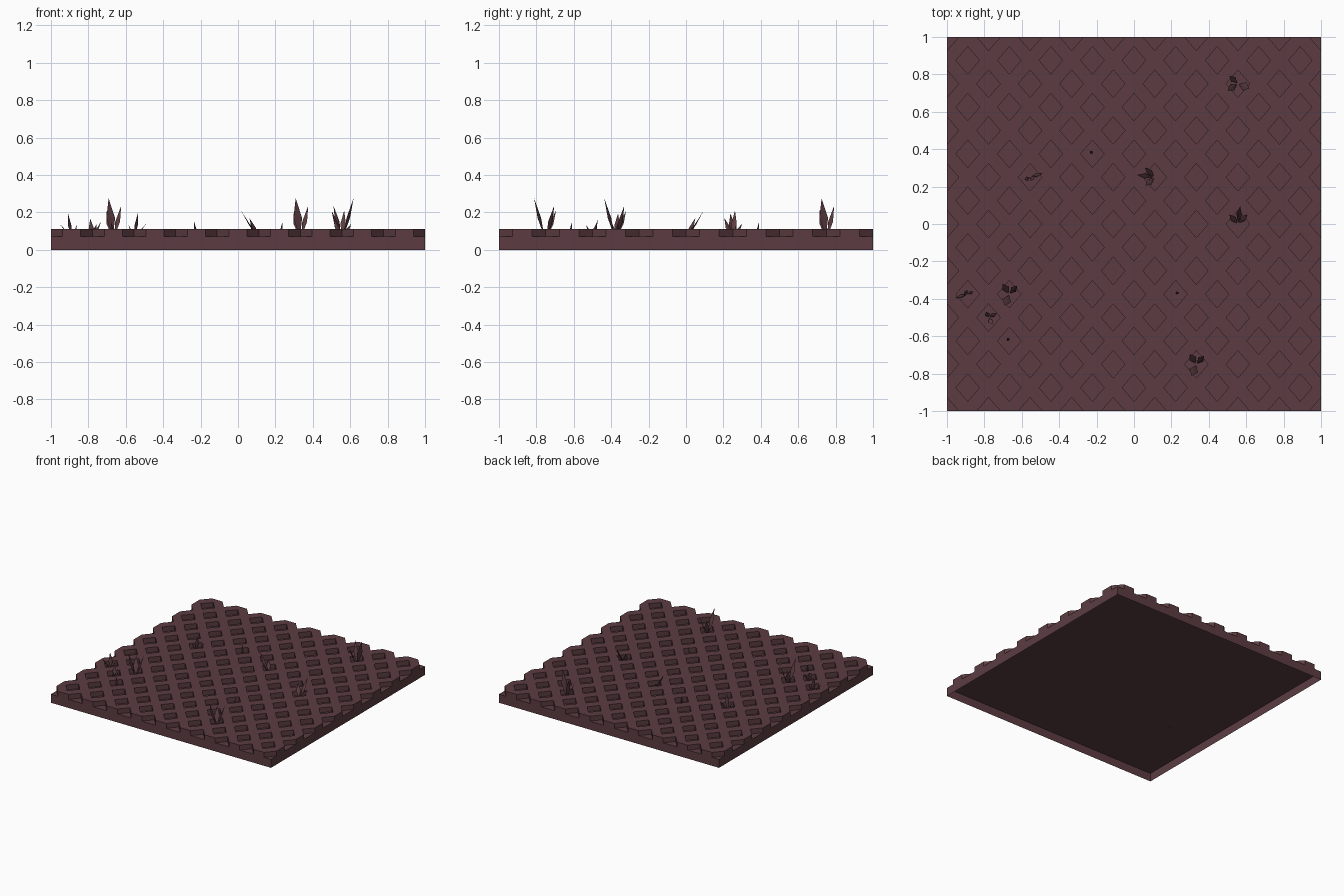
import bpy, bmesh
from math import radians
from mathutils import Matrix, Vector

cube = bpy.data.objects.get("Cube")
if cube:
    bpy.data.objects.remove(cube, do_unlink=True)

FLOOR, TOP = 0.07, 0.11          # pit floor and tile surface
STEP_X, STEP_Y = 1 / 9, 1 / 8    # half the spacing of the pits
PIT_X, PIT_Y = 0.063, 0.073      # half the size of a pit

mat = bpy.data.materials.new("dark_maroon_stone")
mat.use_nodes = True
colour = (0.107, 0.046, 0.053, 1)
mat.diffuse_color = colour
mat.node_tree.nodes["Principled BSDF"].inputs["Base Color"].default_value = colour


def make_object(name, bm):
    bmesh.ops.recalc_face_normals(bm, faces=bm.faces)
    mesh = bpy.data.meshes.new(name)
    bm.to_mesh(mesh)
    bm.free()
    mesh.materials.append(mat)
    obj = bpy.data.objects.new(name, mesh)
    bpy.context.collection.objects.link(obj)
    return obj


def add_prism(bm, outline, low, high):
    face = bm.faces.new([bm.verts.new((x, y, low)) for x, y in outline])
    out = bmesh.ops.extrude_face_region(bm, geom=[face])["geom"]
    moved = [v for v in out if isinstance(v, bmesh.types.BMVert)]
    bmesh.ops.translate(bm, verts=moved, vec=(0, 0, high - low))


SQUARE = [(-1, -1), (1, -1), (1, 1), (-1, 1)]

# Tile block
bm = bmesh.new()
add_prism(bm, SQUARE, 0, TOP)
tile = make_object("floor_tile", bm)

# Staggered diamond pits, running out through the tile edges
bm = bmesh.new()
for i in range(-9, 10):
    for j in range(-8, 9):
        if (i + j) % 2:
            x, y = i * STEP_X, j * STEP_Y
            add_prism(bm, [(x - PIT_X, y), (x, y - PIT_Y), (x + PIT_X, y), (x, y + PIT_Y)],
                      FLOOR, TOP + 0.1)
cutter = make_object("pit_cutter", bm)
cutter.hide_render = True

cut = tile.modifiers.new("pits", "BOOLEAN")
cut.operation = "DIFFERENCE"
cut.solver = "EXACT"
cut.object = cutter
bpy.context.view_layer.objects.active = tile
bpy.ops.object.modifier_apply(modifier=cut.name)
bpy.data.objects.remove(cutter, do_unlink=True)

# Open the underside so the tile is a hollow shell
bm = bmesh.new()
bm.from_mesh(tile.data)
bottom = [f for f in bm.faces if all(v.co.z < 0.001 for v in f.verts)]
bmesh.ops.delete(bm, geom=bottom, context="FACES")
bm.to_mesh(tile.data)
bm.free()

# Flat ceiling of the hollow
bm = bmesh.new()
bm.faces.new([bm.verts.new((x, y, FLOOR - 0.001)) for x, y in reversed(SQUARE)])
bm.normal_update()
make_object("underside", bm)


def add_blade(bm, tip, width):
    """Thin pointed leaf from the pit floor to its tip, widest halfway."""
    base = Vector((tip[0] * 0.1, tip[1] * 0.1, FLOOR - 0.004))
    tip = Vector(tip)
    axis = (tip - base).normalized()
    side = axis.cross(Vector((0, 0, 1))).normalized()
    thick = side.cross(axis) * 0.003
    mid = base.lerp(tip, 0.5)
    ring = [bm.verts.new(p) for p in
            (base, mid + side * width / 2, tip, mid - side * width / 2)]
    for offset in (thick, -thick):
        ridge = bm.verts.new(mid + offset)
        for a, b in zip(ring, ring[1:] + ring[:1]):
            bm.faces.new((a, b, ridge))


# Blade sets: tip position above the pit centre, and width
TALL = [((-0.025, -0.062, 0.275), 0.05), ((0.042, 0.045, 0.235), 0.035),
        ((-0.035, 0.055, 0.21), 0.04)]
LEANING = [((-0.095, 0.012, 0.21), 0.03), ((-0.05, -0.045, 0.17), 0.035),
           ((-0.05, 0.05, 0.14), 0.03)]
SMALL = [((-0.02, 0.012, 0.195), 0.035), ((-0.065, -0.02, 0.14), 0.02),
         ((0.03, 0.015, 0.135), 0.02)]
LOW = [((-0.012, 0.03, 0.165), 0.03), ((0.045, 0.025, 0.15), 0.025),
       ((0.02, -0.035, 0.135), 0.025)]
SPROUT = [((-0.012, 0.016, 0.15), 0.018)]

# Pit column, pit row, blade set, turn in degrees
CLUMPS = [
    (-6, -3, TALL, 0), (3, -6, TALL, 0), (5, 6, TALL, 90),
    (1, 2, LEANING, 0), (5, 0, LEANING, -90),
    (-8, -3, SMALL, 0), (-5, 2, SMALL, 180), (-7, -4, LOW, 0),
    (-2, 3, SPROUT, 0), (2, -3, SPROUT, -90), (-6, -5, SPROUT, 0),
]
for n, (i, j, blades, turn) in enumerate(CLUMPS, 1):
    bm = bmesh.new()
    for tip, width in blades:
        add_blade(bm, tip, width)
    place = Matrix.Translation((i * STEP_X, j * STEP_Y, 0)) @ Matrix.Rotation(radians(turn), 4, "Z")
    bm.transform(place)
    make_object(f"blade_clump_{n}", bm)
